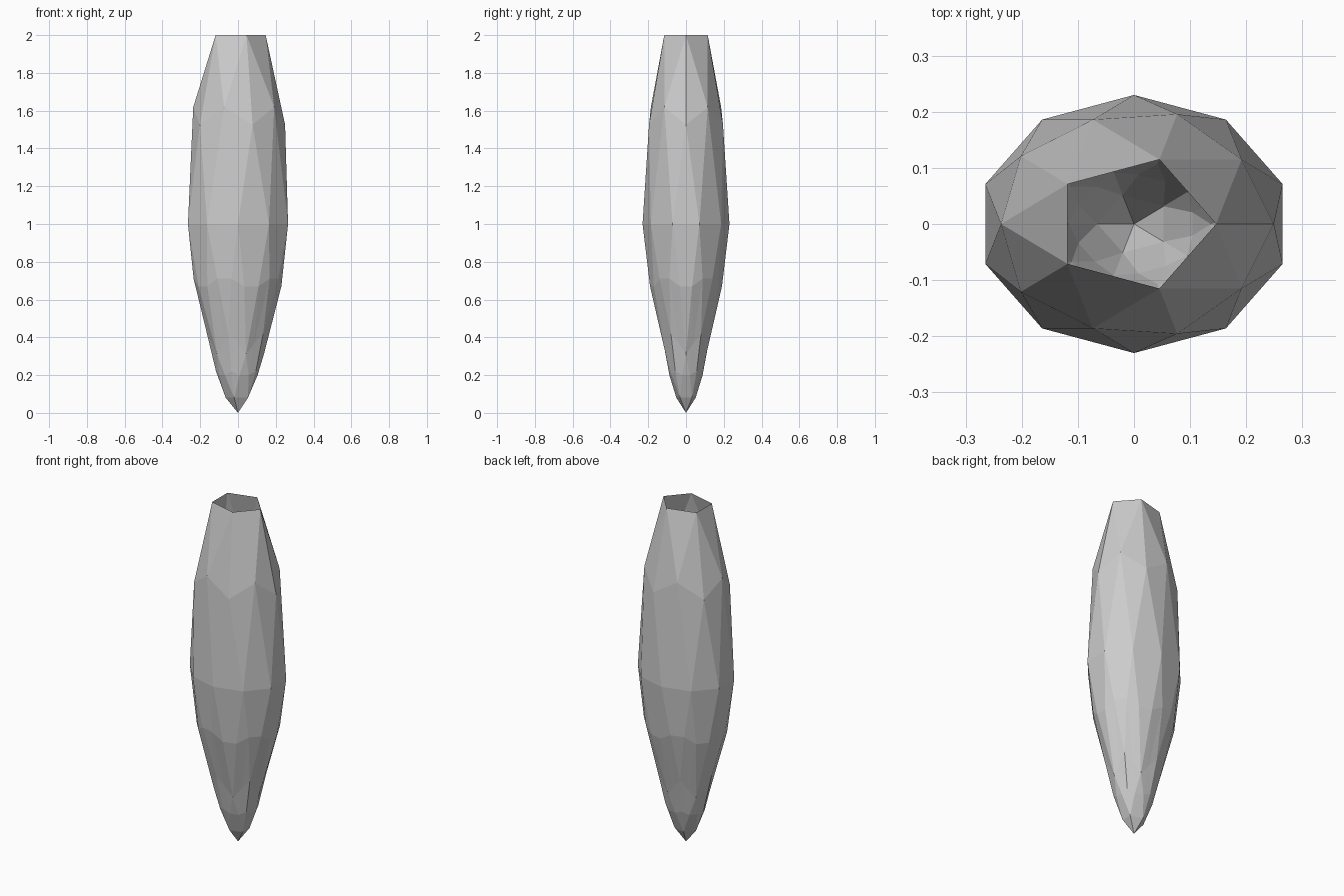
import bpy, bmesh

if "Cube" in bpy.data.objects:
    bpy.data.objects.remove(bpy.data.objects["Cube"])

# Lower-half profile: depth on a unit sphere -> (height, width factor)
PROFILE = [(0, 1, 1), (0.224, 0.71, 0.914), (0.263, 0.67, 0.915),
           (0.447, 0.42, 0.66), (0.526, 0.31, 0.578), (0.65, 0.22, 0.59),
           (0.688, 0.20, 0.585), (0.851, 0.08, 0.444), (1, 0, 0.444)]
WIDTH, DEPTH, HEIGHT = 0.2786, 0.23, 1.1755


def taper(d):
    """Interpolate height and width factor at depth d."""
    for (a, z0, f0), (b, z1, f1) in zip(PROFILE, PROFILE[1:]):
        if d <= b:
            t = (d - a) / (b - a)
            return z0 + (z1 - z0) * t, f0 + (f1 - f0) * t
    return PROFILE[-1][1:]


# Faceted sphere with the top opened into a pentagonal mouth
bm = bmesh.new()
bmesh.ops.create_icosphere(bm, subdivisions=2, radius=1)
top = max(bm.verts, key=lambda v: v.co.z)
bmesh.ops.delete(bm, geom=[top], context='VERTS')

# Finer facets on the lower half
lower = [e for e in bm.edges if all(v.co.z < 0.01 for v in e.verts)]
bmesh.ops.subdivide_edges(bm, edges=lower, cuts=1, use_grid_fill=True)

# Stretch the upper half, taper the lower half to a point
for v in bm.verts:
    if v.co.z < -0.01:
        z, f = taper(-v.co.z)
    else:
        z, f = 1 + HEIGHT * v.co.z, 1
    v.co = (v.co.x * WIDTH * f, v.co.y * DEPTH * f, z)

bmesh.ops.recalc_face_normals(bm, faces=bm.faces)
mesh = bpy.data.meshes.new("pod_shell")
bm.to_mesh(mesh)
bm.free()
bpy.context.collection.objects.link(bpy.data.objects.new("pod_shell", mesh))
